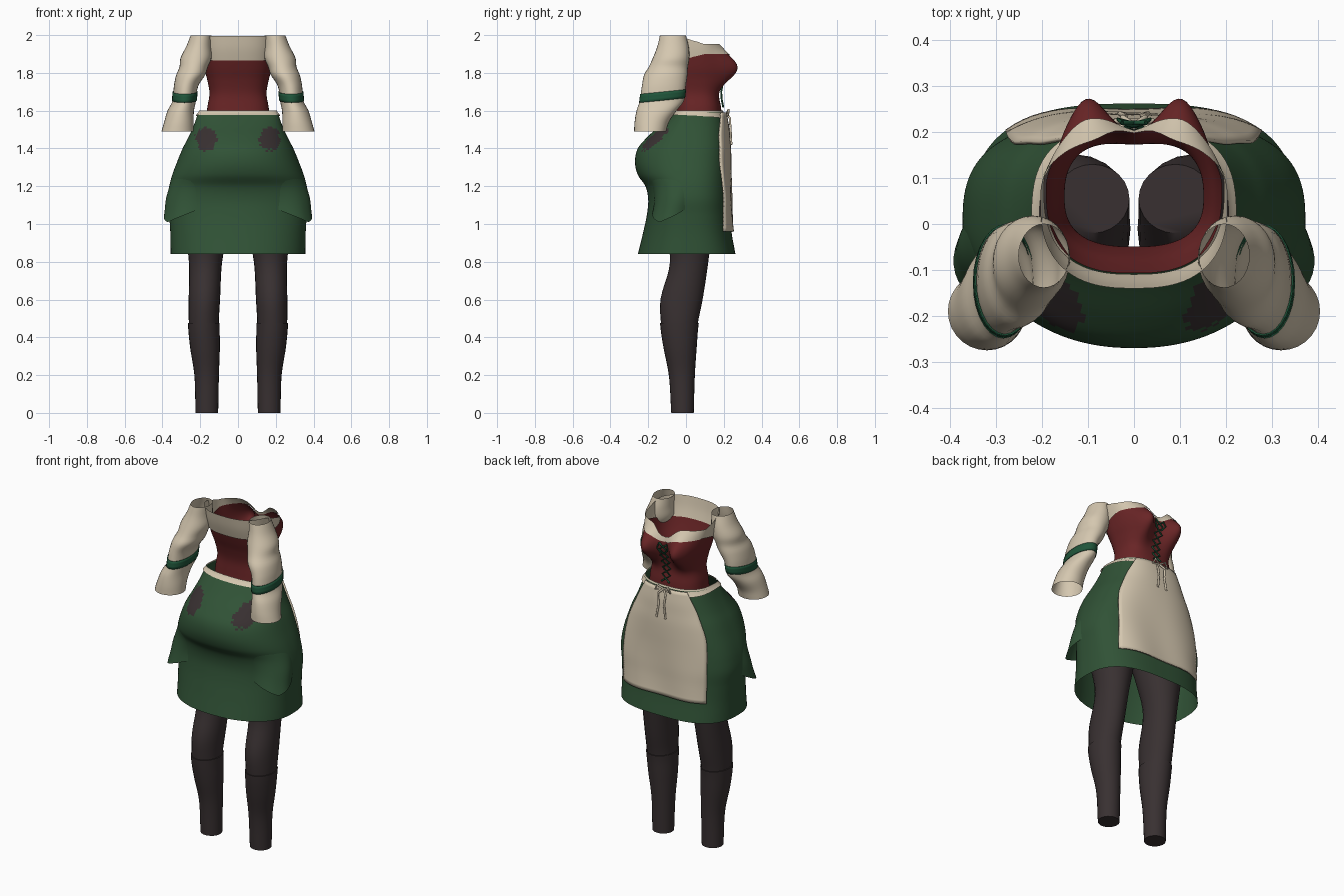
import bpy, math, random
from mathutils import Vector

random.seed(4)
cube = bpy.data.objects.get("Cube")
if cube:
    bpy.data.objects.remove(cube, do_unlink=True)


def material(name, *rgb):
    m = bpy.data.materials.new(name)
    m.use_nodes = True
    m.diffuse_color = (*rgb, 1)
    m.node_tree.nodes["Principled BSDF"].inputs["Base Color"].default_value = (*rgb, 1)
    return m


cream = material("cream linen", .66, .57, .43)
green = material("skirt green", .03, .085, .037)
trim = material("ribbon green", .014, .09, .042)
red = material("bodice red", .14, .018, .019)
dark = material("stocking brown", .04, .03, .031)


def section(rows, z):
    """Smoothly interpolate (centre x, radius x, back y, front y) at a height."""
    z = min(max(z, rows[0][0]), rows[-1][0])
    i = next(k for k in range(len(rows) - 1) if z <= rows[k + 1][0])

    def slope(k, c):
        a, b = rows[max(k - 1, 0)], rows[min(k + 1, len(rows) - 1)]
        return (b[c] - a[c]) / (b[0] - a[0])
    a, b = rows[i], rows[i + 1]
    h = b[0] - a[0]
    t = (z - a[0]) / h
    e = t * t * (3 - 2 * t)
    return [a[c] * (1 - e) + b[c] * e + h * t * (1 - t) *
            (slope(i, c) * (1 - t) - slope(i + 1, c) * t) for c in range(1, 5)]


def point(rows, ang, z, grow=0, front=2, back=2, mid=None):
    """Point on a rounded cross-section whose front and back differ."""
    cx, rx, y0, y1 = section(rows, z)
    yc = (y0 + y1) / 2 if mid is None else mid
    c, s = math.cos(ang), math.sin(ang)
    p = 2 / (front if s > 0 else back)
    ry = (y1 - yc if s > 0 else yc - y0) + grow
    return Vector((cx + math.copysign(abs(c) ** p, c) * (rx + grow),
                   yc + math.copysign(abs(s) ** p, s) * ry, z))


def sheet(name, fn, nu, nv, mats, closed=True, caps=False, rule=None, mirror=False, thick=0):
    """Surface from fn(u, v), running round in u and upward in v."""
    cols = nu if closed else nu + 1
    verts = [fn(i / nu, j / nv) for j in range(nv + 1) for i in range(cols)]
    faces = [(j * cols + i, j * cols + (i + 1) % cols,
              (j + 1) * cols + (i + 1) % cols, (j + 1) * cols + i)
             for j in range(nv) for i in range(nu)]
    if caps:
        faces += [tuple(reversed(range(cols))), tuple(range(nv * cols, (nv + 1) * cols))]
    me = bpy.data.meshes.new(name)
    me.from_pydata(verts, [], faces)
    for m in mats:
        me.materials.append(m)
    if rule:
        for f in me.polygons:
            f.material_index = rule(f.center)
    ob = bpy.data.objects.new(name, me)
    bpy.context.collection.objects.link(ob)
    if thick:
        mod = ob.modifiers.new("thickness", 'SOLIDIFY')
        mod.thickness = thick
    if mirror:
        ob.modifiers.new("mirror", 'MIRROR').use_mirror_merge = False
    bpy.ops.object.select_all(action='DESELECT')
    bpy.context.view_layer.objects.active = ob
    ob.select_set(True)
    bpy.ops.object.shade_smooth_by_angle(angle=math.radians(50))
    return ob


def loft(name, rows, nu, nv, mats, z0=None, z1=None, grow=0, shape=(2, 2, None), **kw):
    lo = rows[0][0] if z0 is None else z0
    hi = rows[-1][0] if z1 is None else z1
    return sheet(name, lambda u, v: point(rows, u * math.tau, lo + (hi - lo) * v, grow, *shape),
                 nu, nv, mats, **kw)


def cord(name, pts, radius, mat):
    cu = bpy.data.curves.new(name, 'CURVE')
    cu.dimensions = '3D'
    cu.bevel_depth = radius
    cu.bevel_resolution = 1
    sp = cu.splines.new('POLY')
    sp.points.add(len(pts) - 1)
    for q, co in zip(sp.points, pts):
        q.co = (*co, 1)
    cu.materials.append(mat)
    bpy.context.collection.objects.link(bpy.data.objects.new(name, cu))


# Stockinged legs and shin covers: rows are height, centre x, radius x, back y, front y
leg = [(0, .165, .055, -.073, .036), (.2, .166, .06, -.086, .042), (.35, .175, .074, -.115, .052),
       (.47, .181, .079, -.132, .062), (.6, .178, .083, -.135, .088), (.8, .172, .088, -.085, .118),
       (1, .165, .12, -.12, .14), (1.25, .15, .14, -.19, .15), (1.42, .12, .11, -.1, .15),
       (1.52, .09, .08, -.02, .13)]
loft("stocking_legs", leg, 24, 40, [dark], caps=True, mirror=True)
loft("shin_covers", leg, 24, 16, [dark], z0=0, z1=.475, grow=.005, caps=True, mirror=True)

# Skirt, with worn patches at the back
skirt = [(.84, 0, .356, -.255, .262), (.95, 0, .358, -.228, .242), (1.05, 0, .365, -.207, .233),
         (1.13, 0, .373, -.2, .23), (1.2, 0, .364, -.215, .227), (1.26, 0, .348, -.255, .225),
         (1.33, 0, .322, -.27, .224), (1.4, 0, .293, -.255, .222), (1.46, 0, .262, -.205, .217),
         (1.52, 0, .235, -.14, .212), (1.59, 0, .21, -.068, .2)]
skirt_shape = (2.8, 2.2, 0)


def worn(c):
    d = ((abs(c.x) - .168) / .06) ** 2 + ((c.z - 1.45) / .065) ** 2
    return int(c.y < 0 and d + random.uniform(-.3, .3) < .9)


loft("skirt", skirt, 120, 72, [green, dark], shape=skirt_shape, rule=worn)


# Pointed side drapes
def drape(u, v):
    ang = math.radians(-58 + 58 * u)
    low = 1.01 + .16 * abs(u - .5) ** 1.2
    z = low + (1.27 - low) * v
    puff = (1 - v) ** 1.3 * math.sin(math.pi * u)
    return point(skirt, ang, z, -.004 + .062 * puff, *skirt_shape)


sheet("side_drapes", drape, 16, 12, [green], closed=False, mirror=True)

# Apron with waistband and hanging ties
apron_width = [(.96, 0, .28, 0, 0), (1.3, 0, .268, 0, 0), (1.46, 0, .21, 0, 0), (1.59, 0, .14, 0, 0)]


def apron(u, v):
    z = .96 + .63 * v
    x = (1 - 2 * u) * section(apron_width, z)[1]
    cx, rx, y0, y1 = section(skirt, z)
    p = skirt_shape[0]
    y = y1 * (1 - (abs(x) / rx) ** p) ** (1 / p)
    fold = .005 * math.sin(9 * u + 4 * v) * (1 - v)
    return Vector((x, y + .015 + fold, z))


sheet("apron", apron, 28, 30, [cream], closed=False, thick=.009)


def waistband(u, v):
    ang = u * math.tau
    deep = .024 + .018 * max(0, math.sin(ang))
    return point(skirt, ang, 1.6 - deep * (1 - v), .008 - .012 * v, *skirt_shape)


sheet("apron_waistband", waistband, 64, 3, [cream])
for side in (-1, 1):
    cord("apron_tie", [(0, .215, 1.585), (side * .025, .232, 1.56), (side * .018, .236, 1.5),
                       (side * .03, .24, 1.42)], .006, cream)
    cord("apron_bow", [(0, .215, 1.585), (side * .035, .225, 1.605), (side * .05, .222, 1.575),
                       (0, .215, 1.585)], .006, cream)

# Bodice shaped by a smooth bust
torso = [(1.56, 0, .168, -.058, .19), (1.62, 0, .162, -.052, .185), (1.69, 0, .151, -.05, .172),
         (1.76, 0, .162, -.066, .178), (1.82, 0, .178, -.088, .19), (1.87, 0, .187, -.105, .193),
         (1.93, 0, .195, -.122, .178), (2, 0, .2, -.135, .14)]


def torso_point(ang, z, grow=0):
    p = point(torso, ang, z, grow, 2.6, 2.6, .06)
    weight = min(max((p.y - .07) / .08, 0), 1)
    p.y += weight * .095 * math.exp(-((abs(p.x) - .105) / .062) ** 2 - ((z - 1.82) / .09) ** 2)
    return p


def bust_dip(ang):
    return math.exp(-(math.cos(ang) / .22) ** 2) if math.sin(ang) > 0 else 0


def ease(s):
    t = min(max((s + .45) / .7, 0), 1)
    return t * t * (3 - 2 * t)


def band_low(ang):
    return 1.865 + .035 * ease(math.sin(ang)) - .035 * bust_dip(ang)


def band_high(ang):
    return 1.995 - .042 * ease(math.sin(ang)) - .06 * bust_dip(ang)


def bodice(u, v):
    ang = u * math.tau
    return torso_point(ang, 1.56 + (band_low(ang) + .012 - 1.56) * v)


def neckline(u, v):
    ang = u * math.tau
    lo, hi = band_low(ang), band_high(ang)
    return torso_point(ang, lo + (hi - lo) * v, .006)


sheet("bodice", bodice, 96, 32, [red])
sheet("blouse_neckline", neckline, 96, 10, [cream])

# Crossed lacing up the front
levels = [1.62 + .04 * k for k in range(7)]
for side in (-1, 1):
    lace = []
    for k, z in enumerate(levels):
        x = side * .026 * (-1) ** k
        lace.append((x, torso_point(math.pi / 2 - x * 3, z).y + .012, z))
    cord("bodice_lacing", lace, .005, trim)
    cord("lace_end", [lace[-1], (side * .035, .228, 1.83), (side * .012, .222, 1.8)], .004, trim)

# Puffed open sleeves with ribbon bands
sleeve = [(1.49, .32, .085, -.275, -.105), (1.54, .313, .078, -.272, -.09), (1.6, .303, .07, -.262, -.05),
          (1.65, .285, .062, -.245, -.012), (1.7, .28, .062, -.238, -.005), (1.74, .272, .066, -.232, 0),
          (1.79, .25, .077, -.222, .008), (1.83, .235, .075, -.198, .01), (1.88, .222, .082, -.175, .018),
          (1.94, .208, .066, -.152, .014), (1.998, .196, .055, -.138, 0)]
loft("sleeves", sleeve, 28, 40, [cream], mirror=True)


def ribbon(u, v):
    p = point(sleeve, u * math.tau, 1.655 + .045 * v, .005)
    p.z += .1 * (p.y + .12)
    return p


sheet("sleeve_ribbons", ribbon, 28, 3, [trim], mirror=True, thick=.004)
